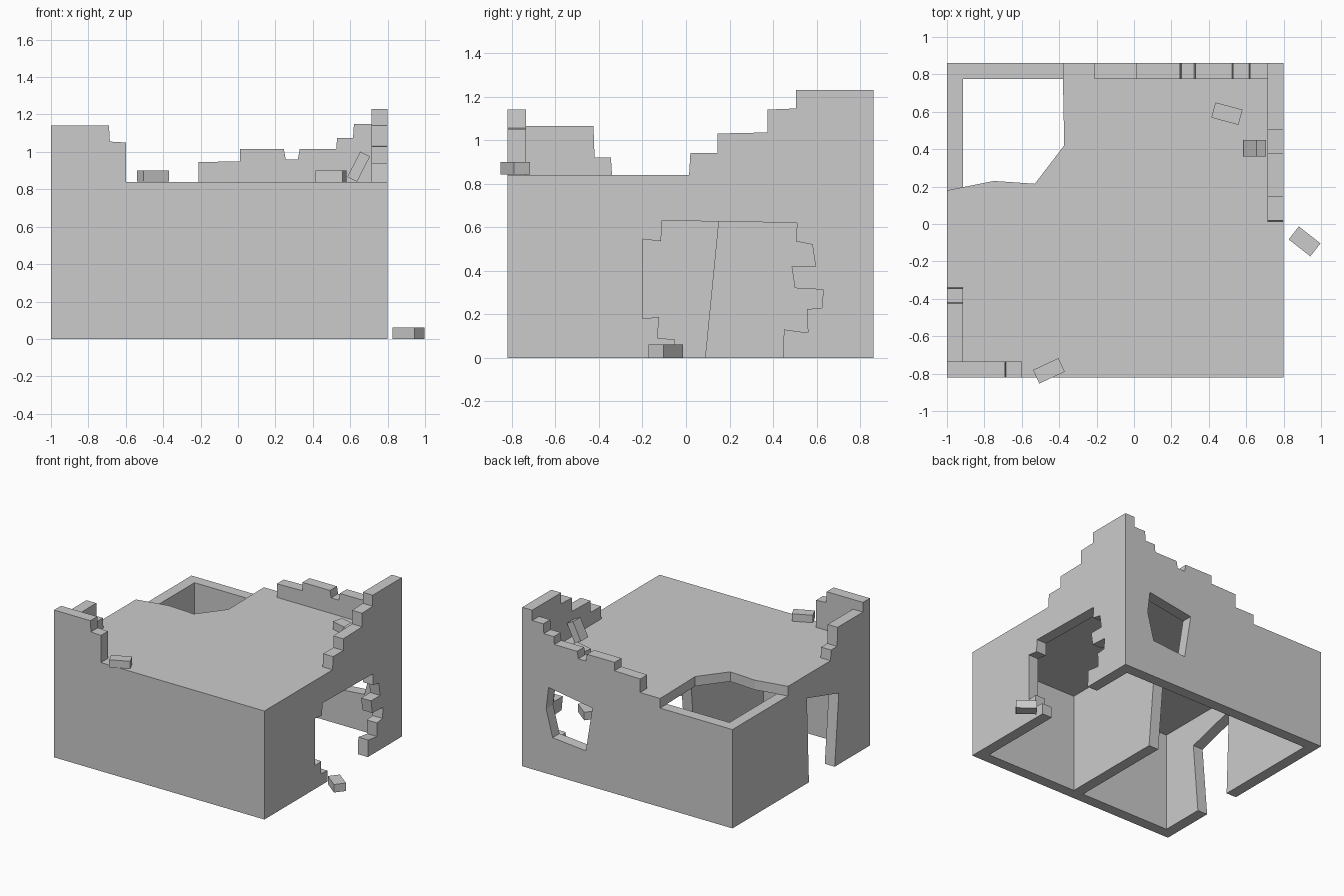
import bpy, bmesh
from math import radians
from mathutils import Vector

if "Cube" in bpy.data.objects:
    bpy.data.objects.remove(bpy.data.objects["Cube"])

T = 0.085                       # wall thickness
X0, X1, Y0, Y1 = -1.0, 0.8, -0.82, 0.86
ROOF, EAVE = 0.84, 0.765        # top and underside of the roof slab


def prism(name, loops, to3d, push):
    """Fill outline loops (first outer, rest holes) and extrude by push."""
    bm = bmesh.new()
    for loop in loops:
        vs = [bm.verts.new(to3d(a, b)) for a, b in loop]
        for i, v in enumerate(vs):
            bm.edges.new((vs[i - 1], v))
    bmesh.ops.triangle_fill(bm, edges=bm.edges[:], use_beauty=True)
    ext = bmesh.ops.extrude_face_region(bm, geom=bm.faces[:], use_keep_orig=True)
    new = [g for g in ext["geom"] if isinstance(g, bmesh.types.BMVert)]
    bmesh.ops.translate(bm, verts=new, vec=Vector(push))
    bmesh.ops.recalc_face_normals(bm, faces=bm.faces[:])
    return finish(name, bm)


def finish(name, bm):
    me = bpy.data.meshes.new(name)
    bm.to_mesh(me)
    bm.free()
    ob = bpy.data.objects.new(name, me)
    bpy.context.collection.objects.link(ob)
    return ob


def wall_x(name, y, *loops):
    return prism(name, loops, lambda a, b: (a, y, b), (0, T, 0))


def wall_y(name, x, *loops):
    return prism(name, loops, lambda a, b: (x, a, b), (T, 0, 0))


def block(name, loc, size, rot):
    bm = bmesh.new()
    bmesh.ops.create_cube(bm, size=1)
    bmesh.ops.scale(bm, verts=bm.verts[:], vec=size)
    ob = finish(name, bm)
    ob.location = loc
    ob.rotation_euler = [radians(r) for r in rot]
    return ob


# Front wall with a stub of parapet at the left corner
wall_x("front_wall", Y0, [
    (X0, 0), (X1, 0), (X1, EAVE), (-0.6, EAVE), (-0.6, 1.05),
    (-0.685, 1.055), (-0.69, 1.14), (X0, 1.14)])

# Back wall with crumbled parapet and a skewed window
wall_x("back_wall", Y1 - T, [
    (X0, 0), (X1 - T, 0), (X1 - T, 1.15), (0.62, 1.15), (0.615, 1.075),
    (0.53, 1.075), (0.525, 1.015), (0.33, 1.015), (0.32, 0.96), (0.255, 0.96),
    (0.245, 1.015), (0.01, 1.015), (0.01, 0.95), (-0.21, 0.945),
    (-0.21, EAVE), (X0, EAVE)],
    [(0.575, 0.67), (0.2, 0.61), (0.255, 0.265), (0.54, 0.29), (0.595, 0.5)])

# Right wall with stepped parapet and a large breach down to the ground
wall_y("right_wall", X1 - T, [
    (Y0 + T, 0), (-0.05, 0), (-0.05, 0.085), (-0.13, 0.09), (-0.125, 0.187),
    (-0.2, 0.18), (-0.2, 0.545), (-0.115, 0.535), (-0.11, 0.63), (0.51, 0.62),
    (0.505, 0.535), (0.58, 0.52), (0.595, 0.42), (0.485, 0.42), (0.5, 0.32),
    (0.63, 0.313), (0.625, 0.23), (0.555, 0.223), (0.56, 0.115), (0.45, 0.13),
    (0.445, 0), (Y1, 0), (Y1, 1.23), (0.505, 1.23), (0.505, 1.145),
    (0.375, 1.14), (0.375, 1.035), (0.145, 1.03), (0.145, 0.94), (0.02, 0.94),
    (0.01, EAVE), (Y0 + T, EAVE)])

# Left wall with parapet stub and a skewed doorway
wall_y("left_wall", X0, [
    (Y0 + T, 0), (-0.39, 0), (-0.44, 0.55), (-0.05, 0.66), (-0.075, 0),
    (Y1 - T, 0), (Y1 - T, EAVE), (-0.335, EAVE), (-0.345, 0.92), (-0.42, 0.92),
    (-0.425, 1.065), (Y0 + T, 1.065)])

# Inner partition, broken off along a slanted edge
wall_y("partition", -0.148, [
    (Y0 + T, 0), (0.09, 0), (0.165, EAVE), (Y0 + T, EAVE)])

# Roof slab with the back left corner fallen in
prism("roof_slab", [[
    (X0, Y0), (X1, Y0), (X1, Y1), (-0.38, Y1), (-0.38, 0.78), (-0.373, 0.42),
    (-0.53, 0.215), (-0.6, 0.22), (-0.75, 0.23), (X0, 0.18)]],
    lambda a, b: (a, b, EAVE), (0, 0, ROOF - EAVE))

# Loose rubble blocks
block("rubble_ground", (0.912, -0.093, 0.031), (0.147, 0.088, 0.062), (0, 0, -38))
block("rubble_front", (-0.455, -0.785, 0.871), (0.15, 0.08, 0.058), (0, 0, 25))
block("rubble_roof", (0.497, 0.59, 0.87), (0.15, 0.084, 0.06), (0, 0, -15))
block("rubble_leaning", (0.645, 0.405, 0.921), (0.152, 0.09, 0.058), (0, -63, 0))
